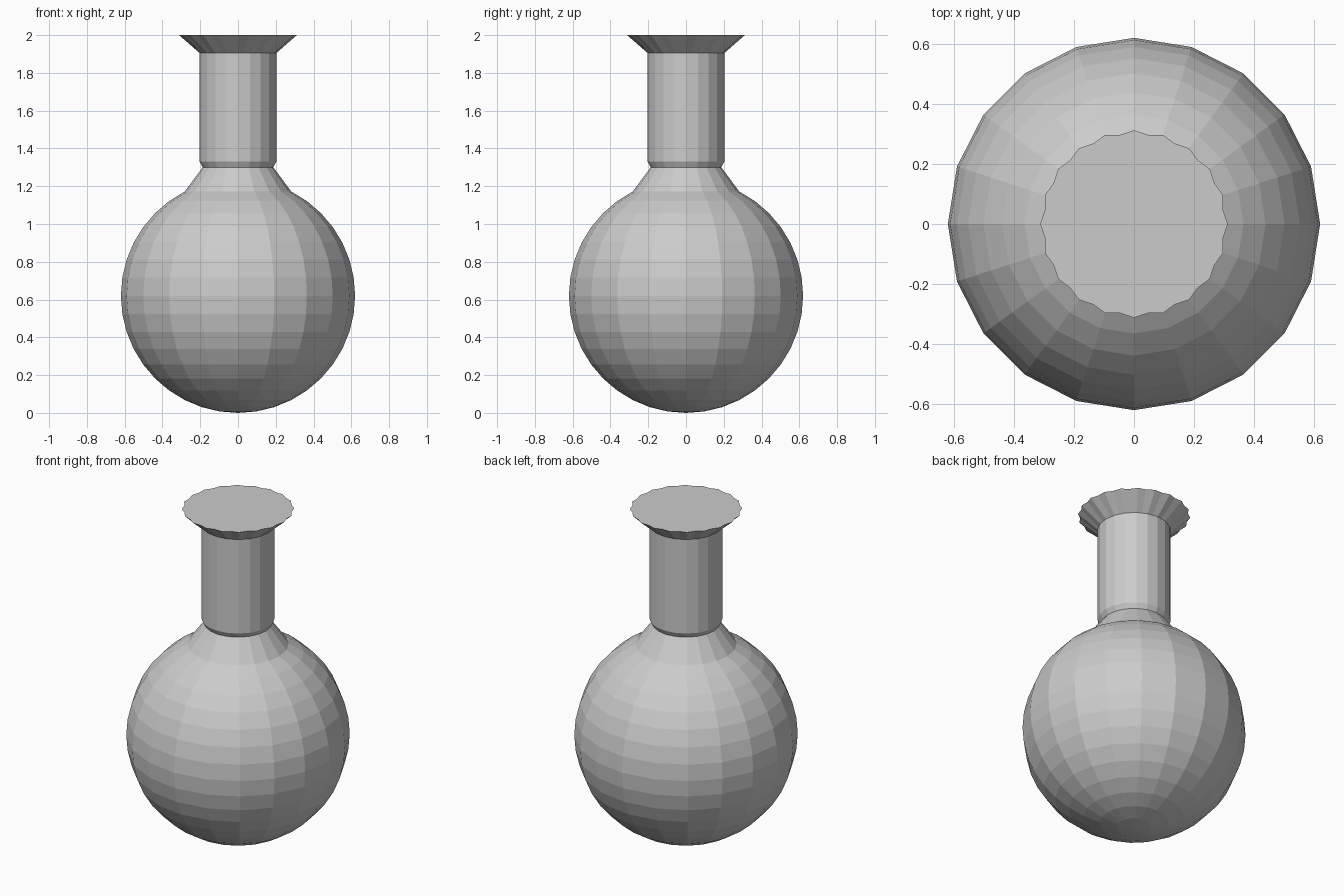
import bpy
import bmesh
from math import sin, cos, pi, radians

SIDES = 20
RADIUS = 0.62

cube = bpy.data.objects.get("Cube")
if cube:
    bpy.data.objects.remove(cube, do_unlink=True)


def ring(bm, r, z, scallop=1.0):
    """A ring of corners and edge midpoints; scallop < 1 pulls the midpoints in."""
    mid = r * cos(pi / SIDES) * scallop
    count = SIDES if scallop is None else SIDES * 2
    return [bm.verts.new(((mid if i % 2 else r) * cos(i * pi / SIDES),
                          (mid if i % 2 else r) * sin(i * pi / SIDES), z))
            for i in range(count)]


def polygon(bm, r, z):
    return [bm.verts.new((r * cos(2 * pi * i / SIDES), r * sin(2 * pi * i / SIDES), z))
            for i in range(SIDES)]


def bridge(bm, low, high):
    n = len(low)
    for i in range(n):
        j = (i + 1) % n
        bm.faces.new((low[i], low[j], high[j], high[i]))


def finish(bm, name):
    bmesh.ops.recalc_face_normals(bm, faces=bm.faces)
    mesh = bpy.data.meshes.new(name)
    bm.to_mesh(mesh)
    bm.free()
    obj = bpy.data.objects.new(name, mesh)
    bpy.context.collection.objects.link(obj)
    return obj


# Round body, sloping shoulder and straight neck in one faceted skin
bm = bmesh.new()
profile = [(RADIUS * cos(radians(a)), RADIUS + RADIUS * sin(radians(a)))
           for a in range(-81, 64, 9)]
profile += [(0.187, 1.3), (0.203, 1.33), (0.203, 1.905)]
rings = [polygon(bm, r, z) for r, z in profile]
for low, high in zip(rings, rings[1:]):
    bridge(bm, low, high)
pole = bm.verts.new((0, 0, 0))
for i in range(SIDES):
    bm.faces.new((pole, rings[0][(i + 1) % SIDES], rings[0][i]))
finish(bm, "flask_body")

# Flared lip with a scalloped rim and a flat top
bm = bmesh.new()
base = ring(bm, 0.203, 1.905)
rim = ring(bm, 0.312, 2.0, 0.975)
bridge(bm, base, rim)
bm.faces.new(rim)
finish(bm, "flared_lip")
